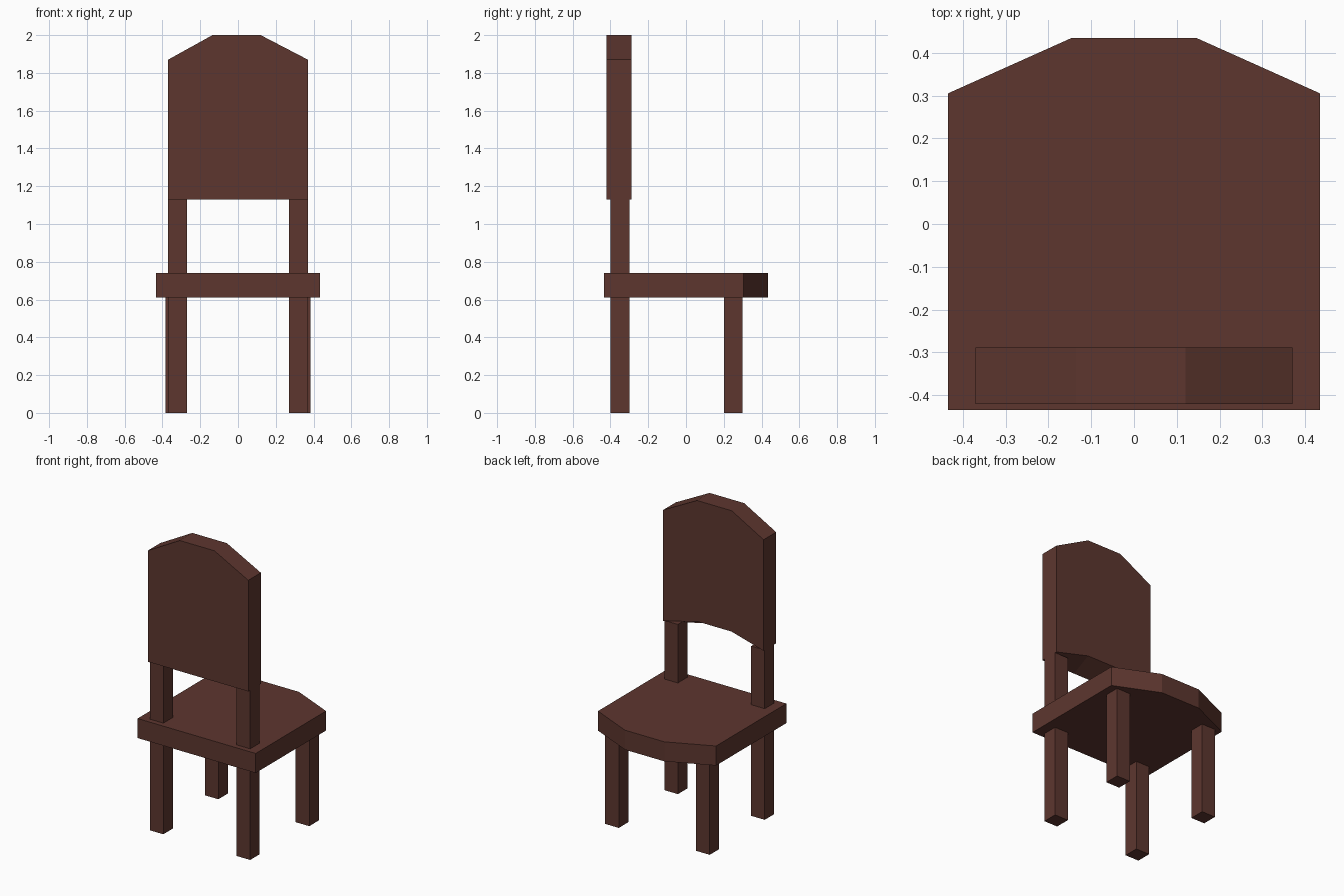
import bpy, bmesh

if "Cube" in bpy.data.objects:
    bpy.data.objects.remove(bpy.data.objects["Cube"])

wood = bpy.data.materials.new("dark brown wood")
wood.diffuse_color = (0.11, 0.037, 0.028, 1)
wood.use_nodes = True
wood.node_tree.nodes["Principled BSDF"].inputs["Base Color"].default_value = wood.diffuse_color


def loft(name, ring_a, ring_b):
    """Closed solid between two matching rings of points."""
    bm = bmesh.new()
    a = [bm.verts.new(p) for p in ring_a]
    b = [bm.verts.new(p) for p in ring_b]
    bm.faces.new(a)
    bm.faces.new(b)
    n = len(a)
    for i in range(n):
        j = (i + 1) % n
        bm.faces.new((a[i], a[j], b[j], b[i]))
    bmesh.ops.recalc_face_normals(bm, faces=bm.faces)
    mesh = bpy.data.meshes.new(name)
    bm.to_mesh(mesh)
    bm.free()
    mesh.materials.append(wood)
    obj = bpy.data.objects.new(name, mesh)
    bpy.context.collection.objects.link(obj)
    return obj


def post(name, x0, x1, y0, y1, z0, z1):
    ring = [(x0, y0), (x1, y0), (x1, y1), (x0, y1)]
    return loft(name, [(x, y, z0) for x, y in ring], [(x, y, z1) for x, y in ring])


# seat slab with clipped corners on the +y edge
outline = [(-0.435, -0.435), (0.435, -0.435), (0.435, 0.305),
           (0.145, 0.435), (-0.145, 0.435), (-0.435, 0.305)]
loft("seat", [(x, y, 0.61) for x, y in outline], [(x, y, 0.74) for x, y in outline])

# legs: the -y pair rises to carry the backrest
for side, label in ((-1, "left"), (1, "right")):
    post(label + "_backrest_leg", *sorted((side * 0.27, side * 0.37)), -0.40, -0.30, 0, 1.13)
    post(label + "_short_leg", *sorted((side * 0.285, side * 0.385)), 0.20, 0.30, 0, 0.62)


# backrest: clipped top; the underside is straight at -y and arched at +y
def back_ring(y, arch):
    xs = (-0.37, -0.135, 0.12, 0.37)
    low = [(x, y, 1.13 + lift) for x, lift in zip(xs, (0, arch, arch, 0))]
    high = [(x, y, z) for x, z in zip(xs, (1.87, 2.0, 2.0, 1.87))]
    return low + high[::-1]


loft("backrest", back_ring(-0.42, 0), back_ring(-0.288, 0.065))
